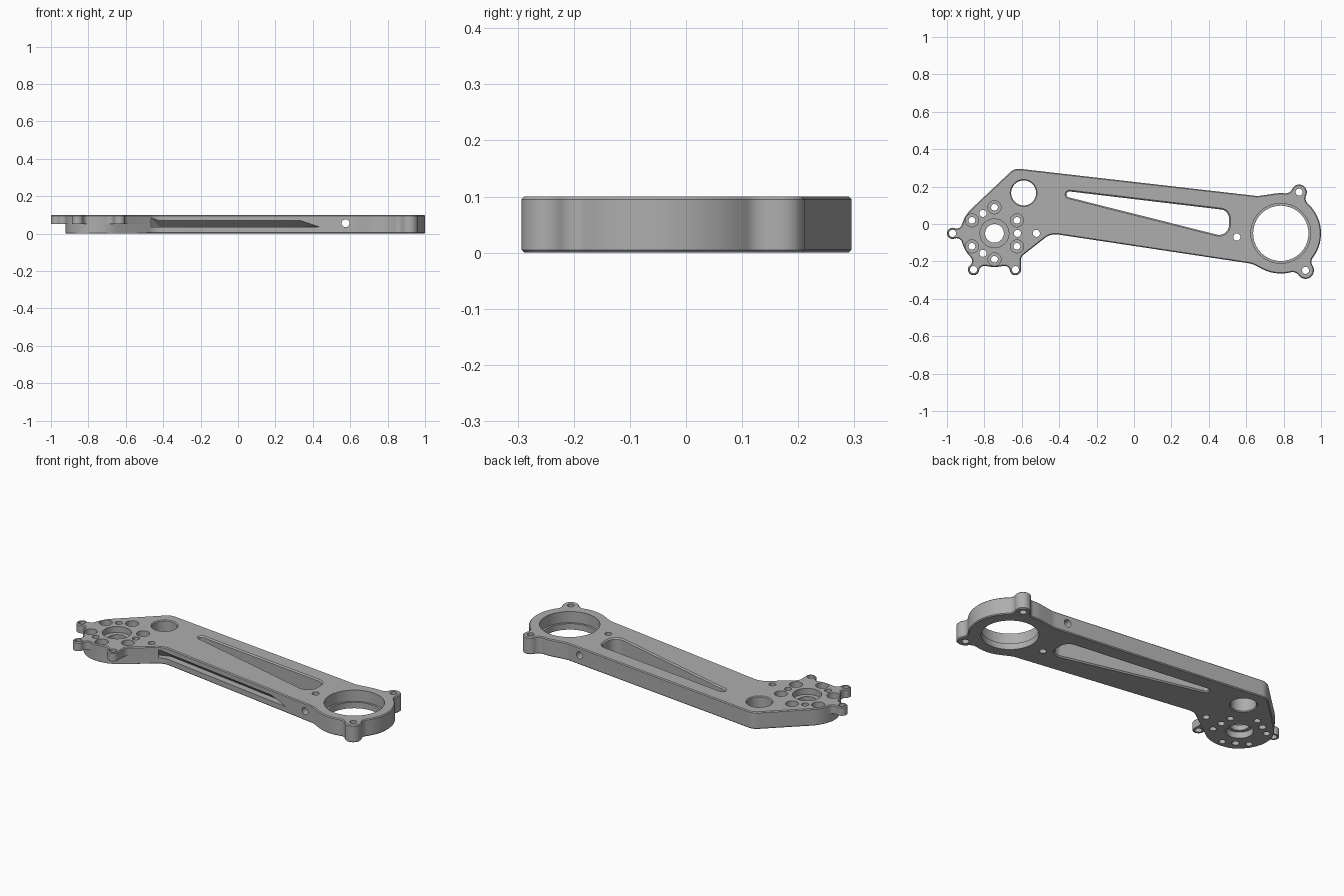
import bpy, bmesh
from math import pi, tau, sin, cos, acos, atan2, hypot, sqrt, ceil, radians
from mathutils import Matrix

cube = bpy.data.objects.get("Cube")
if cube:
    bpy.data.objects.remove(cube)

THICK = 0.1
STEP = radians(6)


def outline(circles, grow=0.0):
    """Counter-clockwise belt around circles (x, y, r); negative r is a concave arc."""
    if len(circles) == 1:
        x, y, r = circles[0]
        n = 40 if r > 0.04 else 24
        return [(x + (r + grow) * cos(tau * i / n), y + (r + grow) * sin(tau * i / n)) for i in range(n)]
    n = len(circles)
    tangent = []
    for i, (x, y, r) in enumerate(circles):
        x2, y2, r2 = circles[(i + 1) % n]
        ratio = (r - r2) / hypot(x2 - x, y2 - y)
        tangent.append(atan2(y2 - y, x2 - x) - acos(max(-1, min(1, ratio))))
    points = []
    for i, (x, y, r) in enumerate(circles):
        start = tangent[i - 1]
        sweep = (tangent[i] - start + pi) % tau - pi
        if r > 0 and sweep < -0.3:
            sweep += tau
        if r < 0 and sweep > 0.3:
            sweep -= tau
        count = max(1, ceil(abs(sweep) / STEP))
        for k in range(count + 1):
            a = start + sweep * k / count
            p = (x + (r + grow) * cos(a), y + (r + grow) * sin(a))
            points.append(p)
    return points


def fillet(a, b, r):
    """Concave circle touching circles a and b on the outer side."""
    dx, dy = b[0] - a[0], b[1] - a[1]
    length = hypot(dx, dy)
    da, db = a[2] + r, b[2] + r
    along = (da * da - db * db + length * length) / (2 * length)
    side = sqrt(da * da - along * along)
    ux, uy = dx / length, dy / length
    return (a[0] + ux * along + uy * side, a[1] + uy * along - ux * side, -r)


def loft(bm, circles, levels):
    """Closed solid through offset copies of an outline; levels are (grow, z)."""
    rings = [[bm.verts.new((x, y, z)) for x, y in outline(circles, g)] for g, z in levels]
    n = len(rings[0])
    for low, high in zip(rings, rings[1:]):
        for i in range(n):
            j = (i + 1) % n
            bm.faces.new((low[i], low[j], high[j], high[i]))
    bm.faces.new(rings[0][::-1])
    bm.faces.new(rings[-1])


def make(name, bm):
    bmesh.ops.remove_doubles(bm, verts=bm.verts, dist=1e-5)
    bmesh.ops.recalc_face_normals(bm, faces=bm.faces)
    mesh = bpy.data.meshes.new(name)
    bm.to_mesh(mesh)
    bm.free()
    obj = bpy.data.objects.new(name, mesh)
    bpy.context.collection.objects.link(obj)
    return obj


def cut(target, cutter):
    mod = target.modifiers.new("cut", "BOOLEAN")
    mod.operation = "DIFFERENCE"
    mod.solver = "EXACT"
    mod.object = cutter
    bpy.context.view_layer.objects.active = target
    bpy.ops.object.modifier_apply(modifier=mod.name)
    bpy.data.objects.remove(cutter)


# Main circles of the outline
hub = (-0.746, -0.05, 0.18)
ring = (0.785, -0.05, 0.215)
ring_ears = [(0.917, -0.248, 0.045), (0.883, 0.17, 0.041)]
apex = (-0.615, 0.225, 0.07)


def around_hub(radius, degrees, r):
    a = radians(degrees)
    return (hub[0] + radius * cos(a), hub[1] + radius * sin(a), r)


hub_ears = [around_hub(0.224, d, 0.03) for d in (180, 240, 300)]

# Arm with bearing ring, running along the lower edge and back to the apex
arm = [(-0.42, -0.145, -0.09), (0.6, -0.309, -0.1), ring]
for ear in ring_ears:
    arm += [fillet(ring, ear, 0.04), ear, fillet(ear, ring, 0.04), ring]
arm += [(0.66, 0.25, -0.1), apex]

# Hub with three ears
hub_part = [hub]
for ear in hub_ears:
    hub_part += [fillet(hub, ear, 0.03), ear]
    if ear is not hub_ears[-1]:
        hub_part += [fillet(ear, hub, 0.03), hub]
hub_part += [(-0.565, -0.195, -0.04)]

bm = bmesh.new()
e = 0.005
loft(bm, hub_part + arm, [(-e, 0), (0, e), (0, THICK - e), (-e, THICK)])
body = make("arm_body", bm)

# Lower half of the hub is a plain disc, so the ears are only half as thick
bm = bmesh.new()
bmesh.ops.create_cube(bm, size=1, matrix=Matrix.Translation((-0.79, -0.16, 0)) @ Matrix.Diagonal((0.64, 0.48, 0.1, 1)))
relief = make("ear_relief", bm)
bm = bmesh.new()
loft(bm, [(hub[0], hub[1], 0.177)] + arm, [(0, -0.2), (0, 0.2)])
cut(relief, make("hub_disc", bm))
cut(body, relief)

# Vertical holes and bores
bm = bmesh.new()
LOW, HIGH = -0.02, THICK + 0.02


def hole(circles, chamfer=0.0):
    c = chamfer
    if c:
        loft(bm, circles, [(c + 0.02, LOW), (0, c), (0, THICK - c), (c + 0.02, HIGH)])
    else:
        loft(bm, circles, [(0, LOW), (0, HIGH)])


for x, y, r in hub_ears + ring_ears + [around_hub(0.224, 0, 0), (0.55, -0.07, 0)]:
    hole([(x, y, 0.019)])
for d in (0, 120, 240):
    hole([around_hub(0.123, d, 0.019)])
for d in range(30, 390, 60):
    loft(bm, [around_hub(0.139, d, 0.018)], [(0, LOW), (0, 0.05), (0.017, 0.05), (0.017, HIGH)])
loft(bm, [(hub[0], hub[1], 0.05)],
     [(0.02, LOW), (0.02, 0.035), (0, 0.035), (0, 0.065), (0.027, 0.065), (0.027, HIGH)])
loft(bm, [(ring[0], ring[1], 0.148)], [(0, LOW), (0, 0.035), (0.012, 0.035), (0.012, HIGH)])
hole([(-0.59, 0.166, 0.067)], 0.005)

# Tapered lightening slot
hole([(-0.345, 0.158, 0.016), (0.455, -0.005, 0.053), (0.46, 0.03, 0.048)], 0.007)
cut(body, make("hole_cutter", bm))

# Cross hole through both side walls
bm = bmesh.new()
loft(bm, [(0, 0, 0.021)], [(0, -0.6), (0, 0.6)])
bm.transform(Matrix.Translation((0.575, 0, 0.055)) @ Matrix.Rotation(pi / 2, 4, "X"))
cut(body, make("cross_hole_cutter", bm))

# Wedge groove along the front wall
bm = bmesh.new()
for x0, x1, depth, z in ((-0.42, 0.36, 0.04, 0.035), (-0.54, 0.48, -0.02, 0.035), (-0.47, 0.32, -0.02, 0.0875)):
    for x in (x0, x1):
        bm.verts.new((x, -0.055 - 0.151 * (x + 0.42) + depth, z))
bmesh.ops.convex_hull(bm, input=bm.verts)
cut(body, make("groove_cutter", bm))

# Single metal colour
metal = bpy.data.materials.new("grey_metal")
metal.use_nodes = True
colour = (0.42, 0.42, 0.42, 1)
metal.diffuse_color = colour
metal.node_tree.nodes["Principled BSDF"].inputs["Base Color"].default_value = colour
body.data.materials.clear()
body.data.materials.append(metal)

bpy.ops.object.select_all(action="DESELECT")
body.select_set(True)
bpy.context.view_layer.objects.active = body
bpy.ops.object.shade_smooth_by_angle(angle=radians(25))
